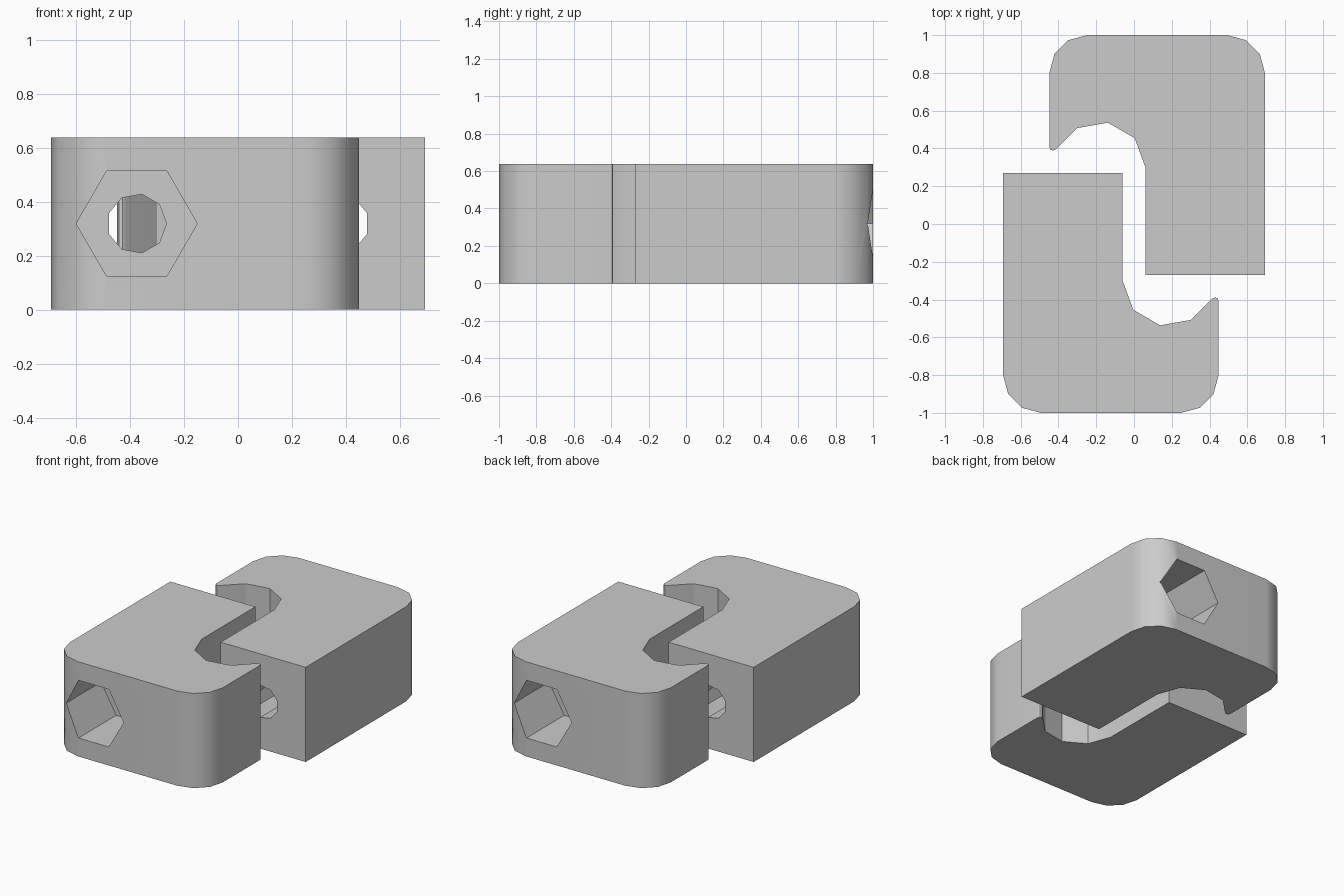
import bpy, bmesh
from math import sin, cos, pi, radians
from mathutils import Vector

HEIGHT = 0.637
BOLT_X = -0.375

if "Cube" in bpy.data.objects:
    bpy.data.objects.remove(bpy.data.objects["Cube"], do_unlink=True)

grey = bpy.data.materials.new("plain grey")
grey.use_nodes = True
colour = (0.6, 0.6, 0.6, 1)
grey.diffuse_color = colour
grey.node_tree.nodes["Principled BSDF"].inputs["Base Color"].default_value = colour


def arc(cx, cy, r, start, step, count):
    """Points on a circle, angles in degrees."""
    angles = [radians(start + step * i) for i in range(count)]
    return [(cx + r * cos(a), cy + r * sin(a)) for a in angles]


def prism(name, points, direction):
    """Extrude a closed outline of 3D points along a direction."""
    bm = bmesh.new()
    face = bm.faces.new([bm.verts.new(p) for p in points])
    new = bmesh.ops.extrude_face_region(bm, geom=[face])["geom"]
    verts = [v for v in new if isinstance(v, bmesh.types.BMVert)]
    bmesh.ops.translate(bm, verts=verts, vec=Vector(direction))
    bmesh.ops.recalc_face_normals(bm, faces=bm.faces)
    mesh = bpy.data.meshes.new(name)
    bm.to_mesh(mesh)
    bm.free()
    mesh.materials.append(grey)
    obj = bpy.data.objects.new(name, mesh)
    bpy.context.collection.objects.link(obj)
    return obj


def cut_hole(target, sides, radius, y0, y1):
    """Bore a polygonal hole along y at the bolt axis."""
    ring = arc(BOLT_X, HEIGHT / 2, radius, 0, 360 / sides, sides)
    cutter = prism("cutter", [(x, y0, z) for x, z in ring], (0, y1 - y0, 0))
    cutter.hide_render = True
    mod = target.modifiers.new("hole", "BOOLEAN")
    mod.operation = "DIFFERENCE"
    mod.solver = "EXACT"
    mod.object = cutter
    bpy.context.view_layer.objects.active = target
    bpy.ops.object.modifier_apply(modifier=mod.name)
    bpy.data.objects.remove(cutter, do_unlink=True)


# Hooked outline: block end, faceted throat, blunt lip, two rounded corners
outline = [(-0.693, 0.27), (-0.06, 0.27)]
outline += arc(0.18, -0.30, 0.24, 180, 40, 4)
outline += [(0.415, -0.395), (0.428, -0.389), (0.441, -0.392), (0.448, -0.405)]
outline += arc(0.248, -0.80, 0.20, 0, -30, 4)
outline += arc(-0.493, -0.80, 0.20, -90, -30, 4)
front = prism("front_clamp_half", [(x, y, 0) for x, y in outline], (0, 0, HEIGHT))

# Bolt bore right through, with a hexagonal nut pocket from the outer end
cut_hole(front, 9, 0.11, -1.2, 0.5)
cut_hole(front, 6, 0.224, -1.2, -0.6)

# Smooth rounded corners, crisp edges elsewhere
bpy.ops.object.select_all(action="DESELECT")
front.select_set(True)
bpy.context.view_layer.objects.active = front
bpy.ops.object.shade_smooth_by_angle(angle=radians(32))
weighted = front.modifiers.new("flat large faces", "WEIGHTED_NORMAL")
weighted.keep_sharp = True

# Matching half, turned half a revolution
back = front.copy()
back.name = "back_clamp_half"
back.rotation_euler.z = pi
bpy.context.collection.objects.link(back)
